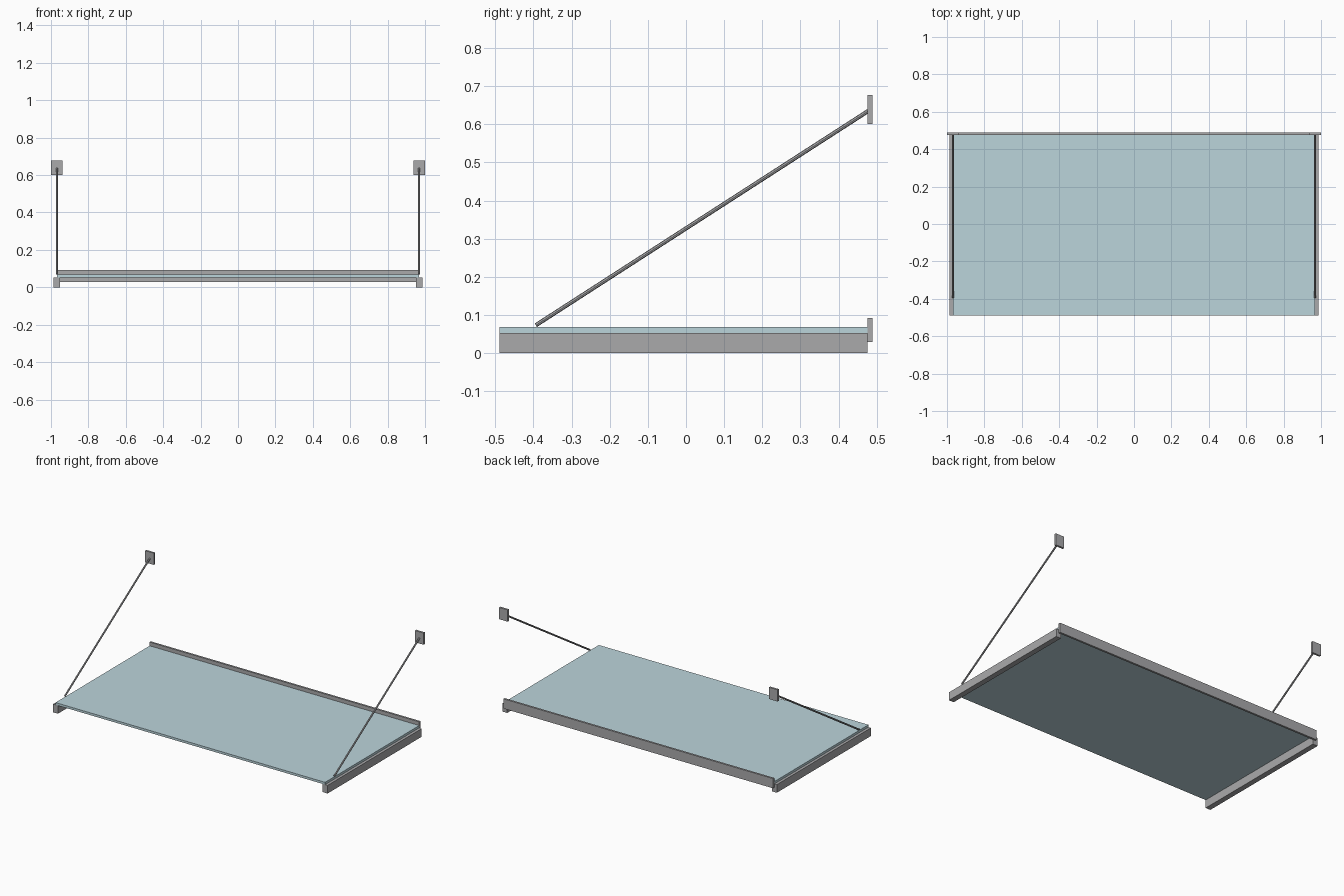
import bpy
from mathutils import Vector

if "Cube" in bpy.data.objects:
    bpy.data.objects.remove(bpy.data.objects["Cube"])


def material(name, color):
    m = bpy.data.materials.new(name)
    m.diffuse_color = color
    m.use_nodes = True
    m.node_tree.nodes["Principled BSDF"].inputs["Base Color"].default_value = m.diffuse_color
    return m


def box(name, x, y, z, mat=None):
    """Box from (min, max) ranges on each axis."""
    lo, hi = Vector((x[0], y[0], z[0])), Vector((x[1], y[1], z[1]))
    bpy.ops.mesh.primitive_cube_add(size=1, location=(lo + hi) / 2)
    ob = bpy.context.object
    ob.name = name
    ob.scale = hi - lo
    bpy.ops.object.transform_apply(location=False, rotation=False, scale=True)
    if mat:
        ob.data.materials.append(mat)
    return ob


def rod(name, a, b, radius, mat):
    """Thin round bar between two points."""
    a, b = Vector(a), Vector(b)
    bpy.ops.mesh.primitive_cylinder_add(vertices=8, radius=radius,
                                        depth=(b - a).length, location=(a + b) / 2)
    ob = bpy.context.object
    ob.name = name
    ob.rotation_euler = (b - a).to_track_quat('Z', 'Y').to_euler()
    ob.data.materials.append(mat)
    return ob


glass = material("glass_blue", (0.50, 0.66, 0.71, 1))
steel = material("steel_grey", (0.40, 0.40, 0.41, 1))

FRONT, WALL, BACK = -0.489, 0.476, 0.489

# Glass canopy sheet and the rail that fixes it to the wall
box("glass_panel", (-0.968, 0.968), (FRONT, WALL), (0.053, 0.068), glass)
box("wall_rail", (-0.968, 0.968), (WALL, BACK), (0.029, 0.092), steel)

# Side beams, wall plates and tie rods, one set per side
for side, s in (("left", -1), ("right", 1)):
    box(side + "_beam", sorted((s * 0.951, s * 0.986)), (FRONT, WALL), (0, 0.053), steel)
    box(side + "_wall_plate", sorted((s * 0.938, s * 1.0)), (WALL, BACK), (0.601, 0.677), steel)
    rod(side + "_tie_rod", (s * 0.968, -0.394, 0.073), (s * 0.968, 0.478, 0.635), 0.0055, steel)
